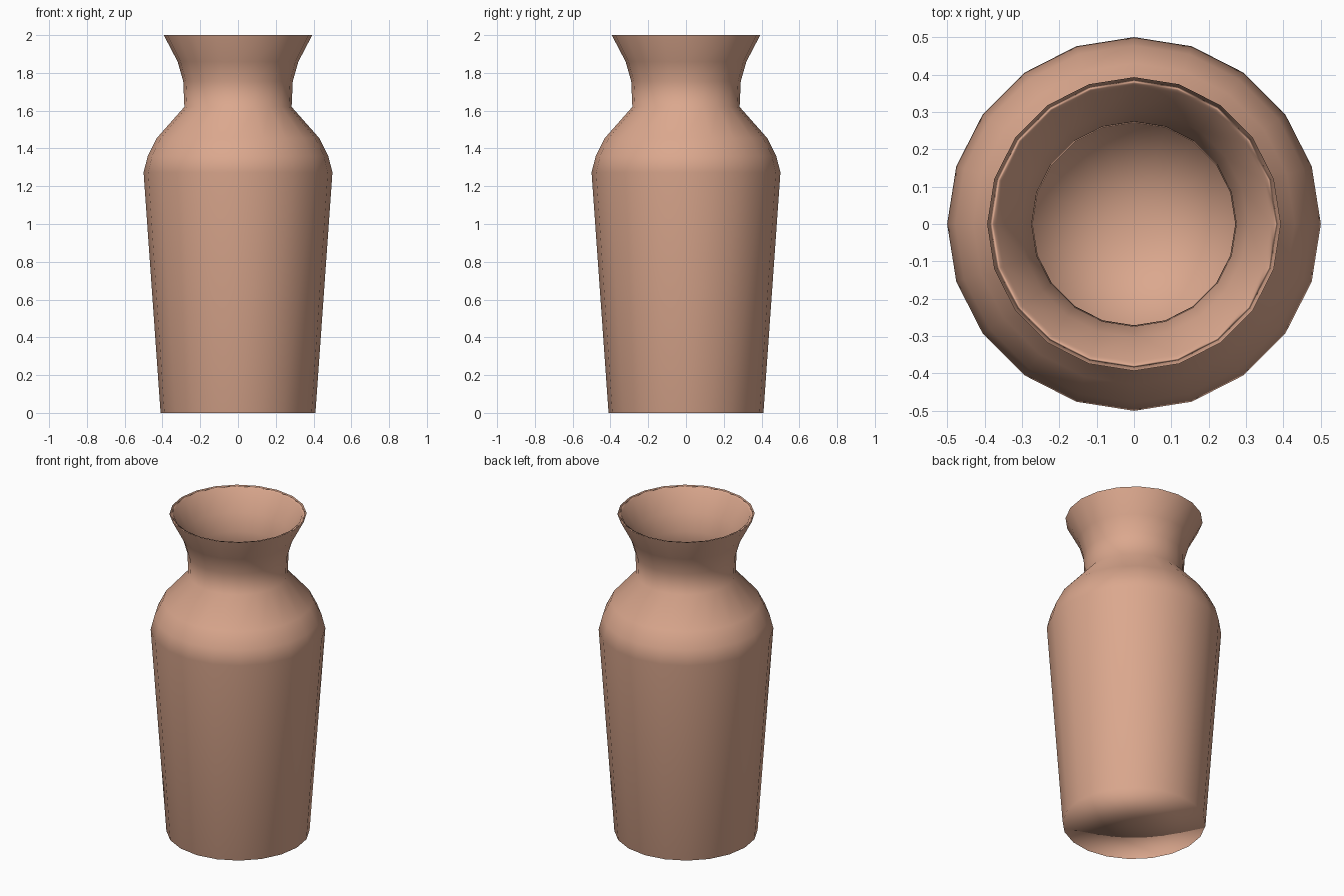
import bpy, bmesh, math

if "Cube" in bpy.data.objects:
    bpy.data.objects.remove(bpy.data.objects["Cube"])

SIDES = 20

# Outer profile (radius, height) from foot to rim
outer = [(0.41, 0.0), (0.50, 1.273), (0.478, 1.36), (0.43, 1.455),
         (0.284, 1.62), (0.29, 1.755), (0.32, 1.86), (0.393, 2.0)]
# Inner profile from rim down to the floor
inner = [(0.368, 1.992), (0.304, 1.868), (0.274, 1.76), (0.271, 1.612),
         (0.417, 1.44), (0.463, 1.352), (0.484, 1.27), (0.394, 0.02)]
profile = outer + inner


def ring(bm, r, z):
    return [bm.verts.new((r * math.cos(2 * math.pi * i / SIDES),
                          r * math.sin(2 * math.pi * i / SIDES), z))
            for i in range(SIDES)]


# Lathe the closed wall
bm = bmesh.new()
rings = [ring(bm, r, z) for r, z in profile]
for a, b in zip(rings, rings[1:]):
    for i in range(SIDES):
        j = (i + 1) % SIDES
        bm.faces.new((a[i], a[j], b[j], b[i]))

# Underside and inner floor, as fans around a centre point
for loop in (rings[0], rings[-1]):
    centre = bm.verts.new((0, 0, loop[0].co.z))
    for i in range(SIDES):
        bm.faces.new((centre, loop[i], loop[(i + 1) % SIDES]))

bmesh.ops.recalc_face_normals(bm, faces=bm.faces[:])
for f in bm.faces:
    f.smooth = True

mesh = bpy.data.meshes.new("vase")
bm.to_mesh(mesh)
bm.free()
vase = bpy.data.objects.new("vase", mesh)
bpy.context.collection.objects.link(vase)

# Area-weighted smooth shading, soft over foot and rim
mod = vase.modifiers.new("weighted_normals", 'WEIGHTED_NORMAL')
mod.mode = 'FACE_AREA'
mod.weight = 50
mod.keep_sharp = False

# Terracotta colour
clay = bpy.data.materials.new("terracotta")
clay.diffuse_color = (0.71, 0.39, 0.27, 1)
clay.use_nodes = True
clay.node_tree.nodes["Principled BSDF"].inputs["Base Color"].default_value = clay.diffuse_color
mesh.materials.append(clay)
